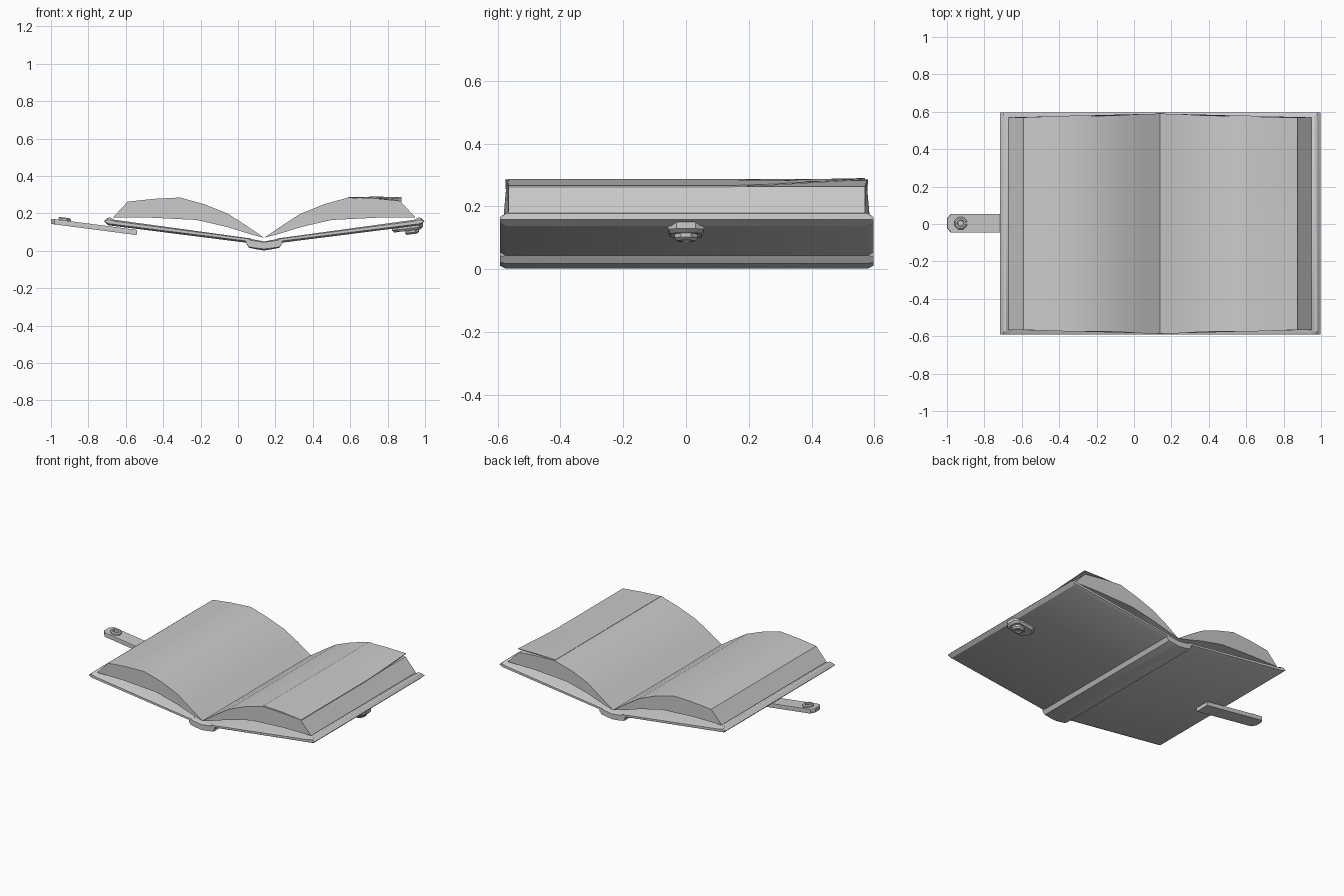
import bpy, bmesh, math
from mathutils import Matrix, Vector

if "Cube" in bpy.data.objects:
    bpy.data.objects.remove(bpy.data.objects["Cube"])

SPINE_X = 0.14          # fold line of the book
TILT = 0.125            # slope of each opened cover

grey = bpy.data.materials.new("plain_grey")
grey.diffuse_color = (0.6, 0.6, 0.6, 1)
grey.use_nodes = True
grey.node_tree.nodes["Principled BSDF"].inputs["Base Color"].default_value = grey.diffuse_color


def finish(name, bm, angle=30):
    bmesh.ops.recalc_face_normals(bm, faces=bm.faces)
    me = bpy.data.meshes.new(name)
    bm.to_mesh(me)
    bm.free()
    ob = bpy.data.objects.new(name, me)
    bpy.context.collection.objects.link(ob)
    me.materials.append(grey)
    bpy.ops.object.select_all(action='DESELECT')
    ob.select_set(True)
    bpy.context.view_layer.objects.active = ob
    bpy.ops.object.shade_smooth_by_angle(angle=math.radians(angle))
    return ob


def loft(name, rings, angle=30):
    """Closed solid through rings of equal point count."""
    bm = bmesh.new()
    loops = [[bm.verts.new(p) for p in r] for r in rings]
    n = len(loops[0])
    for a, b in zip(loops, loops[1:]):
        for i in range(n):
            j = (i + 1) % n
            bm.faces.new((a[i], a[j], b[j], b[i]))
    bm.faces.new(loops[0])
    bm.faces.new(loops[-1])
    return finish(name, bm, angle)


def stack(name, outline, levels, loc, slope, angle=30):
    """Outline scaled at each (scale, height), laid on a sloping plane."""
    rings = [[(loc[0] + x * s, loc[1] + y * s, loc[2] + z + slope * x * s)
              for x, y in outline] for s, z in levels]
    return loft(name, rings, angle)


def ngon(r, n):
    return [(r * math.cos(math.tau * (i + .5) / n), r * math.sin(math.tau * (i + .5) / n))
            for i in range(n)]


# Cross-sections as (distance from fold, height)
cover_section = [(0.07, 0.066), (0.80, 0.166), (0.825, 0.178), (0.838, 0.176),
                 (0.857, 0.158), (0.835, 0.137), (0.09, 0.043)]
page_section = [(0.0, 0.07, 0.588), (0.10, 0.138, 0.586), (0.195, 0.199, 0.58),
                (0.32, 0.249, 0.576), (0.45, 0.285, 0.578), (0.59, 0.278, 0.573),
                (0.73, 0.263, 0.568), (0.81, 0.177, 0.568), (0.60, 0.177, 0.57),
                (0.36, 0.165, 0.575), (0.20, 0.128, 0.58), (0.06, 0.085, 0.586)]

for side, sx in (("left", -1), ("right", 1)):
    # Cover board with chamfered head and tail
    rings = []
    for y, k in ((-0.592, 0.5), (-0.575, 1), (0.58, 1), (0.597, 0.5)):
        ring = []
        for d, z in cover_section:
            mid = 0.047 + TILT * d + 0.003
            ring.append((SPINE_X + sx * d, y, mid + (z - mid) * k))
        rings.append(ring)
    loft(side + "_cover", rings)
    # Curved page block, shorter towards the fore edge
    loft(side + "_pages", [[(SPINE_X + sx * d, s * h + 0.002, z)
                            for d, z, h in page_section] for s in (-1, 1)], 25)

# Rounded spine strip
spine = [(-0.095, 0.068), (-0.097, 0.043), (-0.082, 0.017), (-0.04, 0.008), (0, 0.002),
         (0.04, 0.008), (0.082, 0.017), (0.097, 0.043), (0.095, 0.068), (0, 0.05)]
loft("spine", [[(SPINE_X + x, y, 0.035 + (z - 0.035) * k) for x, z in spine]
               for y, k in ((-0.592, .75), (-0.575, 1), (0.58, 1), (0.597, .75))])

# Loose top leaf lifting at its far corner
rings = []
for i in range(9):
    y = -0.566 + 1.136 * i / 8
    lift = 0.022 * max(0, (y - 0.2) / 0.37)
    top = [(0.45, 0.287), (0.59, 0.281 + lift * 0.4), (0.735, 0.266 + lift)]
    low = [(d, z - 0.004) for d, z in reversed(top)]
    rings.append([(SPINE_X + d, y, z) for d, z in top + low])
loft("lifted_leaf", rings, 25)

# Closing strap under the left cover, with a pointed tip
strap = [(-0.23, -0.025), (-0.23, 0.025), (-0.21, 0.05), (0.23, 0.05), (0.23, -0.05), (-0.21, -0.05)]
stack("strap", strap, [(0.99, -0.014), (1, -0.009), (1, 0.009), (0.985, 0.014)],
      (-0.77, 0.004, 0.128), -0.13)

# Snap ring on the strap tip
stack("strap_snap", ngon(0.036, 8),
      [(1, -0.005), (1, 0.012), (0.8, 0.018), (0.55, 0.018), (0.45, 0.008)],
      (-0.927, 0.004, 0.16), -0.13)

# Catch plate and stud under the right cover
plate = [(-0.085, -0.025), (-0.055, -0.058), (0.06, -0.058), (0.08, -0.03),
         (0.08, 0.03), (0.06, 0.058), (-0.055, 0.058), (-0.085, 0.025)]
stack("catch_plate", plate, [(1, 0.025), (1, 0.0), (0.85, -0.012)], (0.908, 0, 0.119), TILT)
stack("catch_stud", ngon(0.04, 8),
      [(1, 0.015), (1, -0.003), (0.75, -0.012), (0.5, -0.012), (0.42, -0.004)],
      (0.93, 0, 0.101), TILT)
